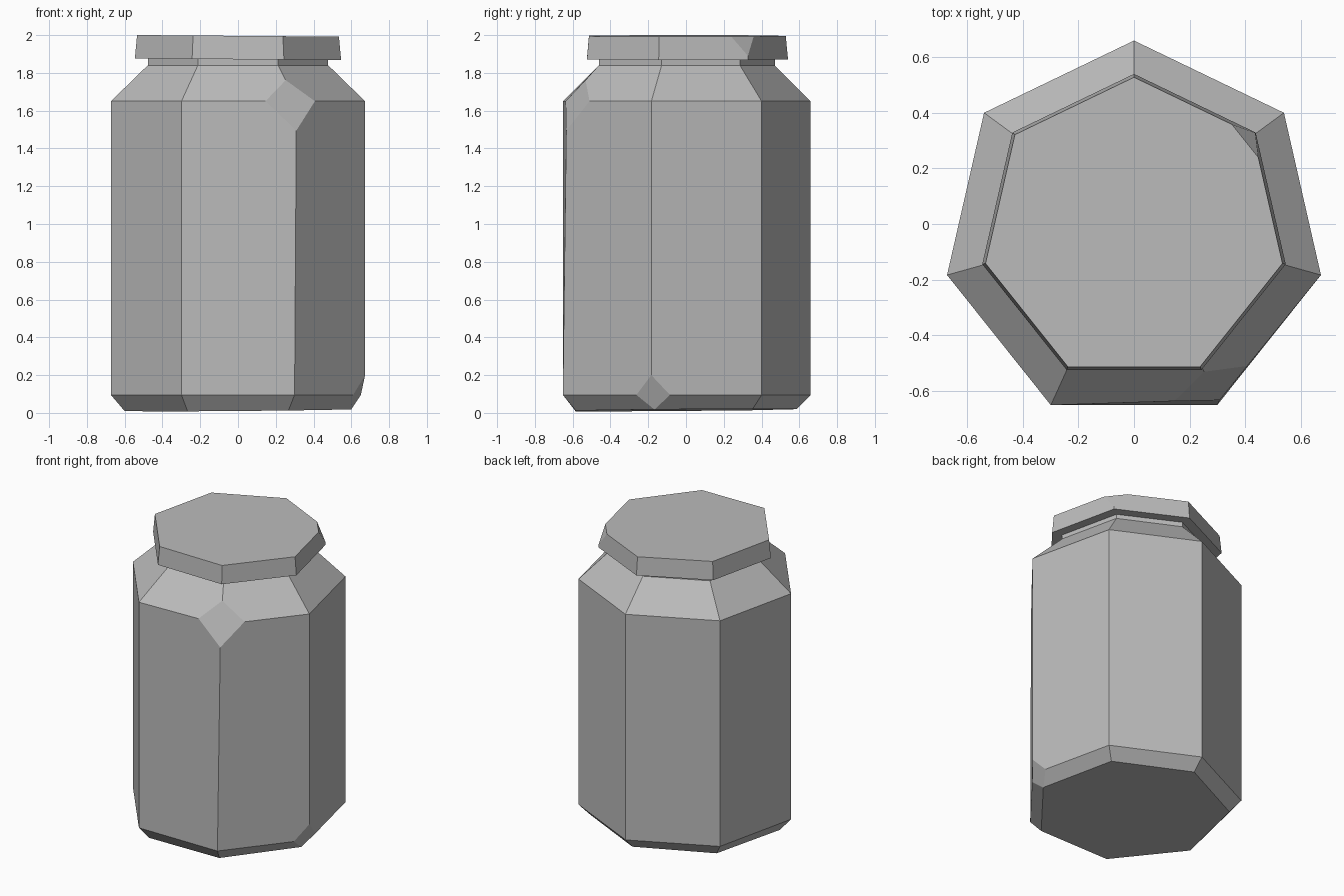
import bpy
import bmesh
from math import cos, sin, pi
from mathutils import Vector

if "Cube" in bpy.data.objects:
    bpy.data.objects.remove(bpy.data.objects["Cube"])

SIDES = 7

glass = bpy.data.materials.new("plain grey")
glass.use_nodes = True
GREY = (0.5, 0.5, 0.5, 1)
glass.diffuse_color = GREY
glass.node_tree.nodes["Principled BSDF"].inputs["Base Color"].default_value = GREY


def corner_direction(i):
    a = pi / 2 + 2 * pi * i / SIDES
    return Vector((cos(a), sin(a), 0))


def lathe(profile):
    """Stack seven-sided rings of (radius, z, y centre) and cap both ends."""
    bm = bmesh.new()
    rings = [[bm.verts.new(corner_direction(i) * r + Vector((0, cy, z)))
              for i in range(SIDES)] for r, z, cy in profile]
    for low, high in zip(rings, rings[1:]):
        for i in range(SIDES):
            j = (i + 1) % SIDES
            bm.faces.new((low[i], low[j], high[j], high[i]))
    bm.faces.new(rings[0][::-1])
    bm.faces.new(rings[-1])
    return bm, rings


def chip(bm, i, cy, start, end):
    """Slice off a corner along a plane through two (radius, z) points."""
    d = corner_direction(i)
    (r0, z0), (r1, z1) = start, end
    normal = d * abs(z1 - z0) + Vector((0, 0, (r0 - r1) * (1 if z1 > z0 else -1)))
    point = d * r0 + Vector((0, cy, z0))
    geom = bm.verts[:] + bm.edges[:] + bm.faces[:]
    cut = bmesh.ops.bisect_plane(bm, geom=geom, plane_co=point,
                                 plane_no=normal.normalized(), clear_outer=True)
    edges = [e for e in cut["geom_cut"] if isinstance(e, bmesh.types.BMEdge)]
    bmesh.ops.edgeloop_fill(bm, edges=edges)


def finish(bm, name):
    bmesh.ops.recalc_face_normals(bm, faces=bm.faces[:])
    mesh = bpy.data.meshes.new(name)
    bm.to_mesh(mesh)
    bm.free()
    mesh.materials.append(glass)
    bpy.context.collection.objects.link(bpy.data.objects.new(name, mesh))


# Jar body: bevelled foot, straight wall, sloping shoulder and neck
bm, rings = lathe([(0.615, 0.015, -0.03), (0.69, 0.095, -0.03), (0.69, 1.65, -0.03),
                   (0.49, 1.84, -0.02), (0.49, 1.89, -0.02)])
for v in rings[0]:
    v.co.z += 0.008 * (v.co.x + v.co.y)
rings[2][4].co += Vector((0.01, 0.02, 0))
chip(bm, 4, -0.03, (0.675, 1.5), (0.61, 1.65))
chip(bm, 5, -0.03, (0.69, 0.2), (0.615, 0.02))
finish(bm, "jar_body")

# Lid: slightly tapered and tilted slab with one chipped corner
bm, rings = lathe([(0.56, 1.872, -0.02), (0.548, 1.996, -0.02)])
for v in bm.verts:
    v.co.z -= 0.008 * v.co.x
chip(bm, 6, -0.02, (0.558, 1.89), (0.508, 2.0))
finish(bm, "jar_lid")
